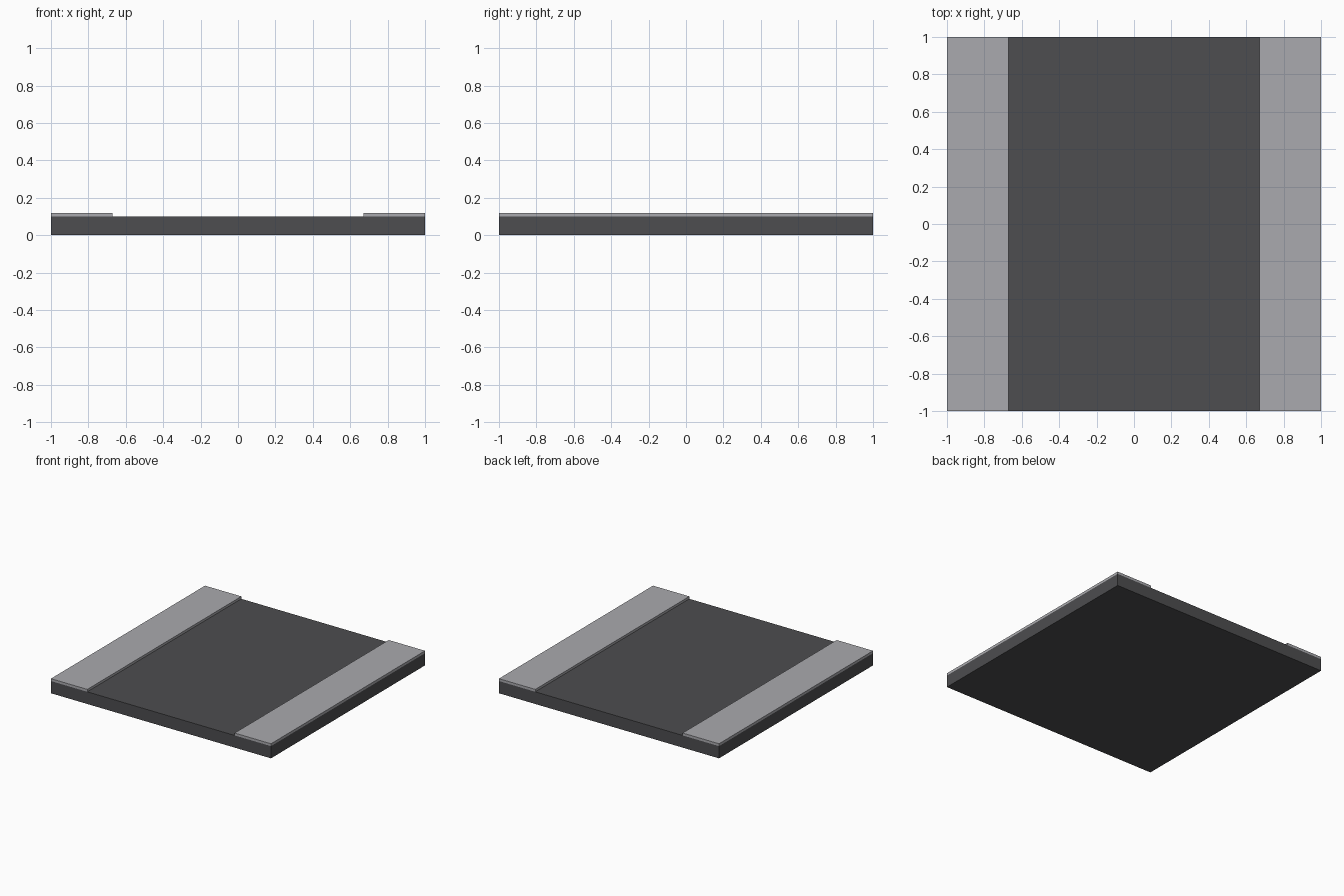
import bpy

if "Cube" in bpy.data.objects:
    bpy.data.objects.remove(bpy.data.objects["Cube"])


def material(name, v):
    m = bpy.data.materials.new(name)
    m.diffuse_color = (v, v, v * 1.06, 1)
    m.use_nodes = True
    m.node_tree.nodes["Principled BSDF"].inputs["Base Color"].default_value = m.diffuse_color
    return m


def box(name, x0, x1, z0, z1, mat):
    bpy.ops.mesh.primitive_cube_add(size=1, location=((x0 + x1) / 2, 0, (z0 + z1) / 2))
    o = bpy.context.object
    o.name = name
    o.scale = (x1 - x0, 2, z1 - z0)
    bpy.ops.object.transform_apply(location=False, rotation=False, scale=True)
    o.data.materials.append(mat)


asphalt = material("asphalt", 0.075)
concrete = material("concrete", 0.4)

# Road slab
box("road_slab", -1, 1, 0, 0.10, asphalt)

# Raised pavements along both edges
box("pavement_left", -1, -0.67, 0.10, 0.12, concrete)
box("pavement_right", 0.67, 1, 0.10, 0.12, concrete)
